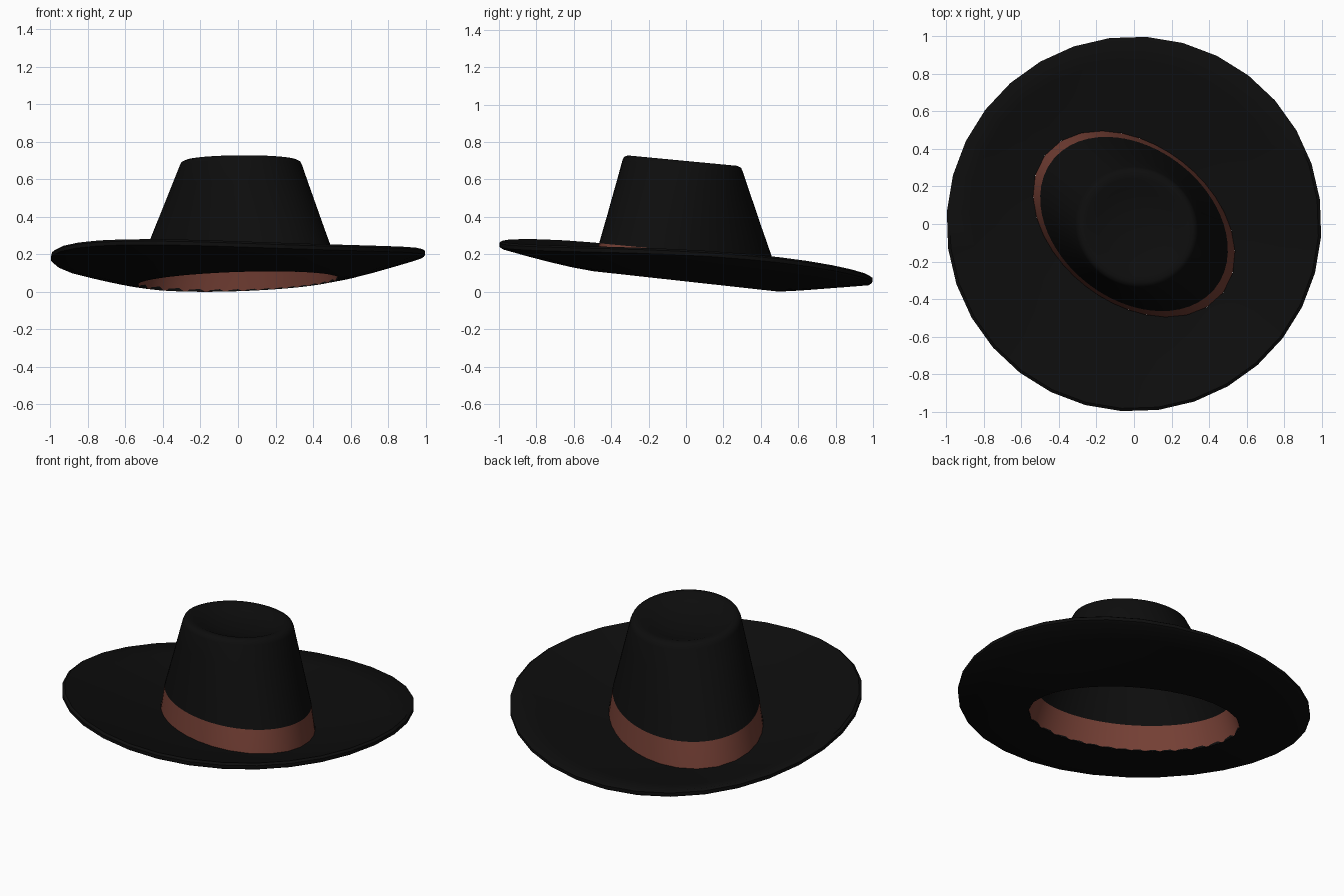
import bpy, bmesh, math
from math import cos, sin, radians

if "Cube" in bpy.data.objects:
    bpy.data.objects.remove(bpy.data.objects["Cube"])


def material(name, rgb):
    m = bpy.data.materials.new(name)
    m.diffuse_color = (*rgb, 1)
    m.use_nodes = True
    m.node_tree.nodes["Principled BSDF"].inputs["Base Color"].default_value = m.diffuse_color
    return m


BLACK = material("black felt", (0.004, 0.004, 0.004))
LEATHER = material("reddish brown leather", (0.175, 0.05, 0.035))
TURN = radians(-38)  # direction of the long axis of the head opening


def oval(t, a, b, z, slope, cx=0.0, cy=0.0):
    """Point on a turned ellipse (polar angle t) lying in a sloping plane."""
    u = t - TURN
    r = a * b / math.hypot(b * cos(u), a * sin(u))
    x, y = cx + r * cos(t), cy + r * sin(t)
    return x, y, z - slope * y


def loft(name, rings, mat, closed=False, cap=False):
    """Skin a list of equal point rings; optionally loop it or cap the last ring."""
    bm = bmesh.new()
    vs = [[bm.verts.new(p) for p in ring] for ring in rings]
    n = len(vs[0])
    pairs = list(zip(vs, vs[1:])) + ([(vs[-1], vs[0])] if closed else [])
    for lo, hi in pairs:
        for i in range(n):
            j = (i + 1) % n
            bm.faces.new((lo[i], lo[j], hi[j], hi[i]))
    if cap:
        bm.faces.new(vs[-1])
    if closed:
        bmesh.ops.recalc_face_normals(bm, faces=bm.faces)
    me = bpy.data.meshes.new(name)
    bm.to_mesh(me)
    bm.free()
    me.materials.append(mat)
    ob = bpy.data.objects.new(name, me)
    bpy.context.collection.objects.link(ob)
    bpy.ops.object.select_all(action='DESELECT')
    ob.select_set(True)
    bpy.context.view_layer.objects.active = ob
    bpy.ops.object.shade_smooth_by_angle(angle=radians(50))
    return ob


# Brim: dished disc from the oval head opening to a gently waved round edge
SIDES = 32


def brim_point(t, s, r_out, dz):
    x0, y0, z0 = oval(t, 0.60, 0.42, 0.066, 0.11)
    z1 = 0.175 + 0.01 * cos(t) - 0.095 * sin(t) + 0.02 * cos(2 * t) + 0.022 * sin(2 * t)
    x1, y1 = r_out * cos(t), r_out * sin(t)
    return x0 + (x1 - x0) * s, y0 + (y1 - y0) * s, z0 + (z1 - z0) * s ** 1.2 + dz


# (fraction outward, outer radius, height offset) around the brim section
SECTION = [(s, 0.985, -0.011 - 0.009 * s) for s in (0, 0.25, 0.5, 0.75, 1)]
SECTION += [(1, 1.0, -0.01), (1, 1.0, 0.01)]
SECTION += [(s, 0.985, 0.011 + 0.009 * s) for s in (1, 0.75, 0.5, 0.25, 0)]
brim_angles = [radians(7.5) + math.tau * i / SIDES for i in range(SIDES)]
loft("brim", [[brim_point(t, *p) for t in brim_angles] for p in SECTION], BLACK, closed=True)

# Band and crown use a finer division
angles = [math.tau * i / 64 for i in range(64)]


def ring(*args):
    return [oval(t, *args) for t in angles]


# Leather band: flared collar between the opening and the crown
loft("leather_band", [ring(0.60, 0.42, 0.055, 0.11),
                      ring(0.585, 0.414, 0.11, 0.105),
                      ring(0.552, 0.402, 0.215, 0.095)], LEATHER)

# Crown: tapered wall, rounded top edge and a shallow sunken top
crown = [ring(0.552, 0.402, 0.215, 0.095)]
for f in (0.25, 0.5, 0.75, 1.0):
    crown.append(ring(0.552 - 0.217 * f, 0.402 - 0.088 * f, 0.215 + 0.455 * f, 0.095,
                      0.015 * f, -0.018 * f))
for a, b, z in [(0.325, 0.305, 0.69), (0.305, 0.285, 0.699), (0.275, 0.255, 0.696),
                (0.22, 0.20, 0.675), (0.14, 0.12, 0.655), (0.05, 0.04, 0.648)]:
    crown.append(ring(a, b, z, 0.095, 0.015, -0.018))
loft("crown", crown, BLACK, cap=True)
